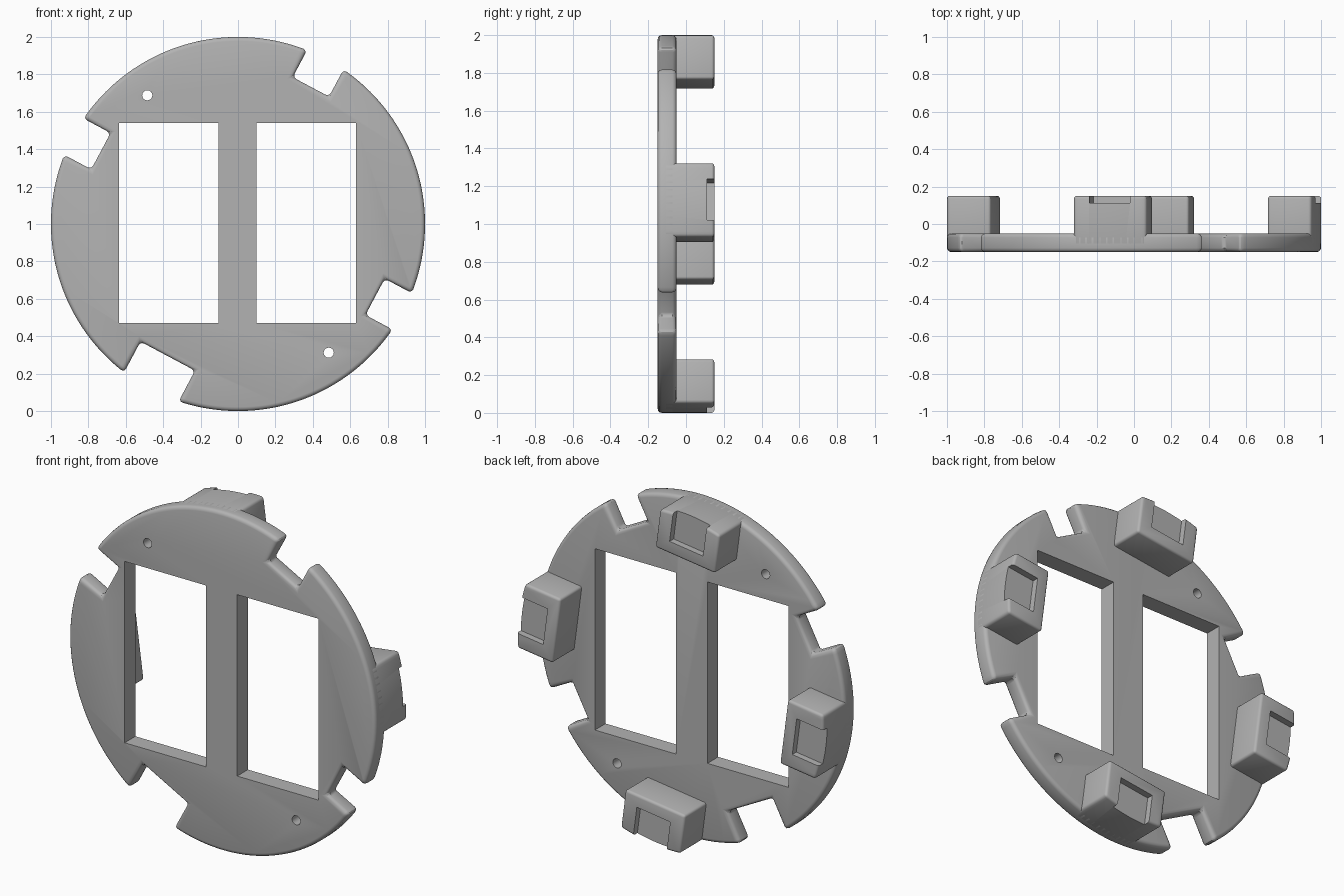
import bpy
import bmesh
from math import asin, cos, sin, radians, sqrt, tau
from mathutils import Matrix, Vector

if "Cube" in bpy.data.objects:
    bpy.data.objects.remove(bpy.data.objects["Cube"])

grey = bpy.data.materials.new("plain grey")
grey.use_nodes = True
GREY = (0.45, 0.45, 0.45, 1)
grey.diffuse_color = GREY
grey.node_tree.nodes["Principled BSDF"].inputs["Base Color"].default_value = GREY

FRONT, PLATE_BACK, BACK = -0.15, -0.05, 0.15
CENTRE = Vector((0, 0, 1))


def prism(name, outline, y0, y1):
    """Extrude an outline of (x, z) points, centred on the disc, along y."""
    bm = bmesh.new()
    face = bm.faces.new([bm.verts.new((x, y0, z)) for x, z in outline])
    out = bmesh.ops.extrude_face_region(bm, geom=[face])
    moved = [v for v in out["geom"] if isinstance(v, bmesh.types.BMVert)]
    bmesh.ops.translate(bm, verts=moved, vec=(0, y1 - y0, 0))
    bmesh.ops.recalc_face_normals(bm, faces=bm.faces)
    mesh = bpy.data.meshes.new(name)
    bm.to_mesh(mesh)
    bm.free()
    mesh.materials.append(grey)
    obj = bpy.data.objects.new(name, mesh)
    obj.location = CENTRE
    bpy.context.collection.objects.link(obj)
    return obj


def rect(x0, x1, z0, z1):
    return [(x0, z0), (x1, z0), (x1, z1), (x0, z1)]


def arc(a0, a1, steps, r=1.0, cx=0, cz=0):
    angles = [a0 + (a1 - a0) * i / steps for i in range(steps + 1)]
    return [(cx + r * cos(a), cz + r * sin(a)) for a in angles]


def radial(angle, r, t):
    """Point at distance r along a spoke and t sideways (anticlockwise)."""
    return (r * cos(angle) - t * sin(angle), r * sin(angle) + t * cos(angle))


def bevel(obj, width):
    mod = obj.modifiers.new("rounded edges", 'BEVEL')
    mod.width = width
    mod.segments = 3
    mod.limit_method = 'ANGLE'
    mod.angle_limit = radians(30)


def cut(obj, cutter):
    mod = obj.modifiers.new("cut", 'BOOLEAN')
    mod.operation = 'DIFFERENCE'
    mod.solver = 'EXACT'
    mod.object = cutter
    cutter.hide_render = True
    cutters.append(cutter)


def finish(obj):
    """Apply the modifiers and smooth the curved faces."""
    bpy.ops.object.select_all(action='DESELECT')
    obj.select_set(True)
    bpy.context.view_layer.objects.active = obj
    for mod in list(obj.modifiers):
        bpy.ops.object.modifier_apply(modifier=mod.name)
    bpy.ops.object.shade_smooth_by_angle(angle=radians(32))


cutters = []

# Round plate with four rim notches: spoke angle, half width, inner radius
notches = [(62, 0.11, 0.83), (152, 0.11, 0.83), (242, 0.165, 0.80), (332, 0.11, 0.83)]
outline = []
for i, (deg, half, inner) in enumerate(notches):
    a = radians(deg)
    next_deg, next_half, _ = notches[(i + 1) % 4]
    outline += [radial(a, inner, -half), radial(a, inner, half)]
    outline += arc(a + asin(half), a + radians(90) - asin(next_half), 36)
plate = prism("round_plate", outline, FRONT, PLATE_BACK)
bevel(plate, 0.022)

# Two tall windows and two small screw holes
for x0, x1 in ((-0.635, -0.105), (0.10, 0.63)):
    cut(plate, prism("window_cutter", rect(x0, x1, -0.53, 0.54), -0.4, 0.4))
for s in (-1, 1):
    hole = arc(0, tau * 23 / 24, 23, 0.027, 0.485 * s, -0.688 * s)
    cut(plate, prism("hole_cutter", hole, -0.4, 0.4))
finish(plate)

# Four rim blocks on the back, each with a shallow pocket open to the rim
HALF, INNER, POCKET = 0.197, 0.747, 0.11
for i, side in enumerate(("left", "top", "right", "bottom")):
    a = radians(7.5 + 90 * i)
    shape = [radial(a, INNER, HALF), radial(a, INNER, -HALF)]
    shape += arc(a - asin(HALF), a + asin(HALF), 14)
    block = prism(side + "_block", shape, -0.12, BACK)
    bevel(block, 0.015)
    pocket = [radial(a, r, t) for r, t in
              ((0.82, POCKET), (0.82, -POCKET), (1.1, -POCKET), (1.1, POCKET))]
    cut(block, prism("pocket_cutter", pocket, 0.112, 0.3))
    finish(block)

for cutter in cutters:
    bpy.data.objects.remove(cutter)
